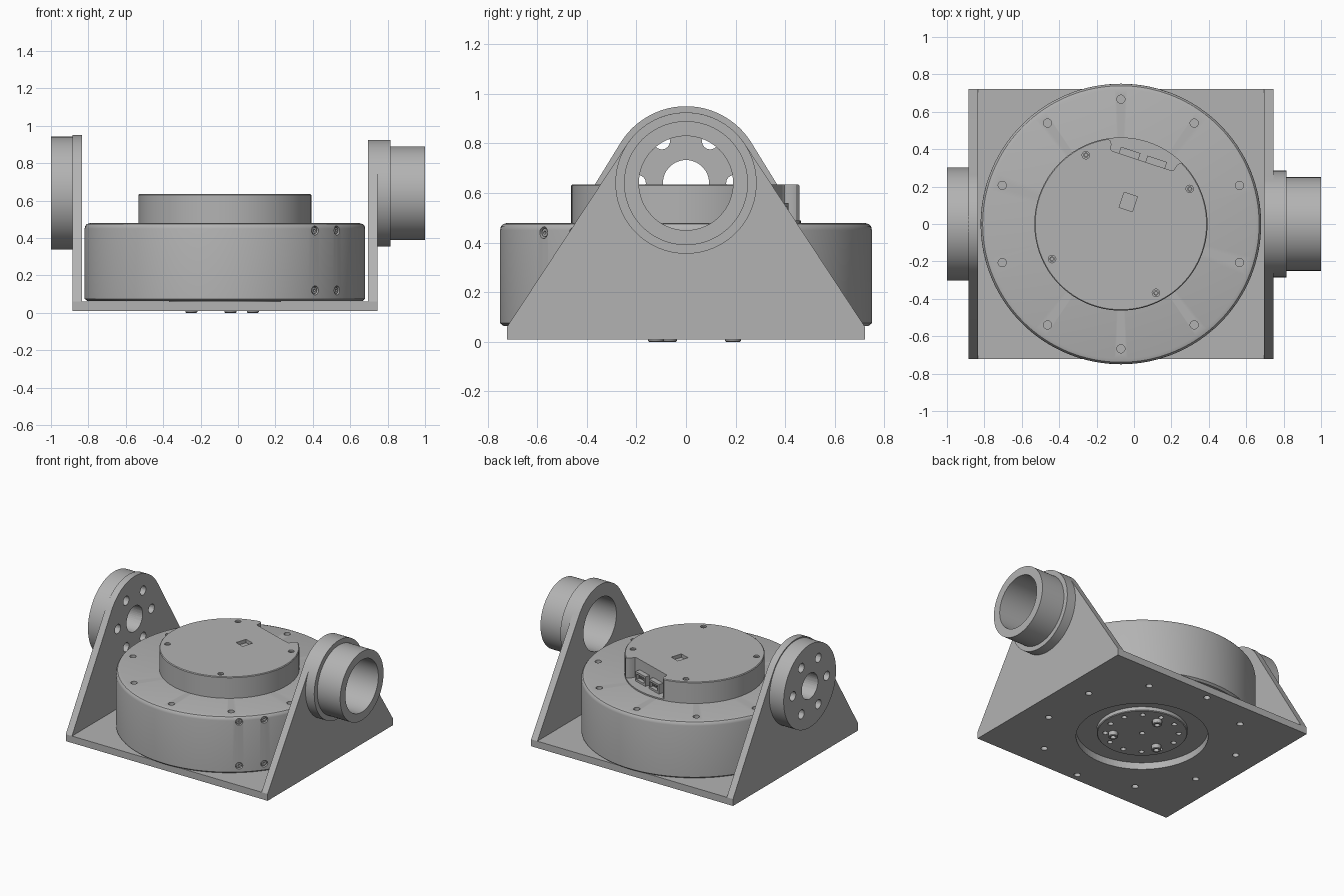
import bpy, bmesh
from math import sin, cos, pi, radians, hypot, atan2, acos
from mathutils import Matrix, Vector

if "Cube" in bpy.data.objects:
    bpy.data.objects.remove(bpy.data.objects["Cube"])

grey = bpy.data.materials.new("machined grey")
grey.use_nodes = True
color = (0.45, 0.45, 0.45, 1)
grey.diffuse_color = color
grey.node_tree.nodes["Principled BSDF"].inputs["Base Color"].default_value = color

CX = -0.07      # centre line of the bracket and motor
PIVOT = 0.64    # height of the tilt axis
TO_X = Matrix.Rotation(pi / 2, 4, 'Y')
MOTOR = Matrix.Translation((CX, 0, 0))
TILT = Matrix.Rotation(radians(-18.4), 4, 'Z')


def finish(bm, name, smooth=True):
    bmesh.ops.recalc_face_normals(bm, faces=bm.faces)
    mesh = bpy.data.meshes.new(name)
    bm.to_mesh(mesh)
    bm.free()
    mesh.materials.append(grey)
    ob = bpy.data.objects.new(name, mesh)
    bpy.context.collection.objects.link(ob)
    if smooth:
        shade(ob)
    return ob


def shade(ob):
    bpy.ops.object.select_all(action='DESELECT')
    ob.select_set(True)
    bpy.context.view_layer.objects.active = ob
    bpy.ops.object.shade_smooth_by_angle(angle=radians(30))


def lathe(name, profile, matrix, steps=96, closed=False):
    """Spin (radius, height) points about the local z axis."""
    bm = bmesh.new()
    verts = [bm.verts.new((r, 0, h)) for r, h in profile]
    edges = [bm.edges.new(p) for p in zip(verts, verts[1:])]
    if closed:
        edges.append(bm.edges.new((verts[-1], verts[0])))
    bmesh.ops.spin(bm, geom=verts + edges, cent=(0, 0, 0), axis=(0, 0, 1),
                   angle=2 * pi, steps=steps)
    bmesh.ops.remove_doubles(bm, verts=bm.verts, dist=1e-5)
    bmesh.ops.transform(bm, matrix=matrix, verts=bm.verts)
    return finish(bm, name)


def prism(bm, points, low, high, matrix=Matrix()):
    """Extrude a closed outline along the local z axis."""
    face = bm.faces.new([bm.verts.new(matrix @ Vector((x, y, low))) for x, y in points])
    out = bmesh.ops.extrude_face_region(bm, geom=[face])["geom"]
    move = matrix.to_3x3() @ Vector((0, 0, high - low))
    bmesh.ops.translate(bm, vec=move, verts=[v for v in out if isinstance(v, bmesh.types.BMVert)])


def circle(radius, cx=0, cy=0, n=24):
    return [(cx + radius * cos(2 * pi * i / n), cy + radius * sin(2 * pi * i / n)) for i in range(n)]


def polar(radius, count, start):
    return [(radius * cos(radians(start) + 2 * pi * i / count),
             radius * sin(radians(start) + 2 * pi * i / count)) for i in range(count)]


def rect(w, h, cx=0, cy=0):
    return [(cx - w, cy - h), (cx + w, cy - h), (cx + w, cy + h), (cx - w, cy + h)]


def cut(ob, pieces):
    """Subtract prisms given as (outline, low, high, matrix)."""
    bm = bmesh.new()
    for piece in pieces:
        prism(bm, *piece)
    tool = finish(bm, "cutter", False)
    tool.hide_render = True
    mod = ob.modifiers.new("cut", 'BOOLEAN')
    mod.operation, mod.solver, mod.object = 'DIFFERENCE', 'EXACT', tool
    bpy.context.view_layer.objects.active = ob
    bpy.ops.object.modifier_apply(modifier=mod.name)
    bpy.data.objects.remove(tool)
    shade(ob)


def solid(name, points, low, high, matrix=Matrix()):
    bm = bmesh.new()
    prism(bm, points, low, high, matrix)
    return finish(bm, name)


# Base plate with bolt circle and central opening
plate = solid("base_plate", rect(0.815, 0.722), 0.01, 0.06, MOTOR)
bolts = polar(0.667, 10, 90)
cut(plate, [(circle(0.437, n=96), 0, 0.1, MOTOR)] +
    [(circle(0.022, x, y), 0, 0.1, MOTOR) for x, y in bolts])


def side_wall(name, radius, x0, x1, holes):
    """Upright with straight flanks running tangent into a rounded top."""
    base, low = 0.722, 0.06
    dz = low - PIVOT
    angle = atan2(dz, base) + acos(radius / hypot(base, dz))
    arc = [angle + (pi - 2 * angle) * i / 40 for i in range(41)]
    outline = [(-base, low), (base, low)]
    outline += [(radius * cos(a), PIVOT + radius * sin(a)) for a in arc]
    # local x -> y, local y -> z, local z -> x
    frame = Matrix(((0, 0, 1, 0), (1, 0, 0, 0), (0, 1, 0, 0), (0, 0, 0, 1)))
    wall = solid(name, outline, x0, x1, frame)
    cut(wall, [(c, x0 - 0.2, x1 + 0.2, frame) for c in holes])
    return frame


# Right-hand wall with drilled pivot flange
flange_holes = [circle(0.093, 0, PIVOT, 48)]
flange_holes += [circle(0.033, x, PIVOT + y) for x, y in polar(0.195, 6, 0)]
frame = side_wall("drilled_side_wall", 0.31, -0.885, -0.835, flange_holes)
flange = solid("pivot_flange", circle(0.302, 0, PIVOT, 96), -1.0, -0.885, frame)
cut(flange, [(c, -1.2, -0.7, frame) for c in flange_holes])

# Left-hand wall with stepped hollow trunnion
side_wall("open_side_wall", 0.285, 0.695, 0.745, [circle(0.19, 0, PIVOT, 96)])
lathe("hollow_trunnion",
      [(0.19, 0.745), (0.285, 0.745), (0.285, 0.815), (0.25, 0.815), (0.25, 1.0), (0.19, 1.0)],
      Matrix.Translation((0, 0, PIVOT)) @ TO_X, closed=True)

# Motor housing with rounded rim, bolt holes and side screw recesses
housing = lathe("motor_housing",
                [(0, 0.063), (0.735, 0.063), (0.75, 0.075), (0.75, 0.45), (0.747, 0.464),
                 (0.739, 0.474), (0.72, 0.48), (0, 0.48)], MOTOR, 128)
side_spots = [Matrix.Translation((CX, 0, z)) @ Matrix.Rotation(radians(a), 4, 'Z') @ TO_X
              for a in (-50, -37) for z in (0.12, 0.44)]
cut(housing, [(circle(0.022, x, y), 0.45, 0.6, MOTOR) for x, y in bolts] +
    [(circle(0.024), 0.725, 0.8, m) for m in side_spots])
for m in side_spots:
    lathe("side_screw", [(0.007, 0.72), (0.017, 0.72), (0.017, 0.744), (0.007, 0.744)],
          m, 16, True)

# Raised electronics cap with connector notch, window and screw holes
cap = lathe("electronics_cap", [(0, 0.475), (0.463, 0.475), (0.463, 0.63), (0.458, 0.635), (0, 0.635)], MOTOR)
half = [(0.165, 0.356), (0.176, 0.36), (0.18, 0.372), (0.183, 0.39), (0.193, 0.404), (0.215, 0.413), (0.25, 0.6)]
notch = half + [(-x, y) for x, y in reversed(half)]
turned = MOTOR @ TILT
cap_screws = polar(0.413, 4, 27)
cut(cap, [(notch, 0.49, 0.7, turned), (rect(0.037, 0.042, 0, 0.124), 0.61, 0.7, turned)] +
    [(circle(0.02, x, y), 0.61, 0.7, MOTOR) for x, y in cap_screws])
for x, y in cap_screws:
    lathe("cap_screw", [(0.007, 0.6), (0.014, 0.6), (0.014, 0.628), (0.007, 0.628)],
          MOTOR @ Matrix.Translation((x, y, 0)), 16, True)

# Connector sockets standing in the notch
for side in (-1, 1):
    socket = solid("connector_socket", rect(0.055, 0.02, side * 0.075, 0.372), 0.49, 0.56, turned)
    cut(socket, [(rect(0.042, 0.02, side * 0.075, 0.385), 0.505, 0.545, turned)])
    for i in (-1, 0, 1):
        solid("connector_pin", rect(0.005, 0.01, side * 0.075 + i * 0.022, 0.372), 0.518, 0.532, turned)

# Output disc under the motor with its hole circle and three dowels
disc = lathe("output_disc", [(0, 0.033), (0.295, 0.033), (0.3, 0.038), (0.3, 0.065), (0, 0.065)], MOTOR)
cut(disc, [(circle(0.018, x, y, 16), 0, 0.055, MOTOR) for x, y in polar(0.243, 12, 51) + [(0, 0)]])
for x, y in polar(0.192, 3, 81):
    lathe("dowel", [(0.018, 0.05), (0.032, 0.05), (0.032, 0.004), (0.028, 0), (0.018, 0)],
          MOTOR @ Matrix.Translation((x, y, 0)), 24, True)
